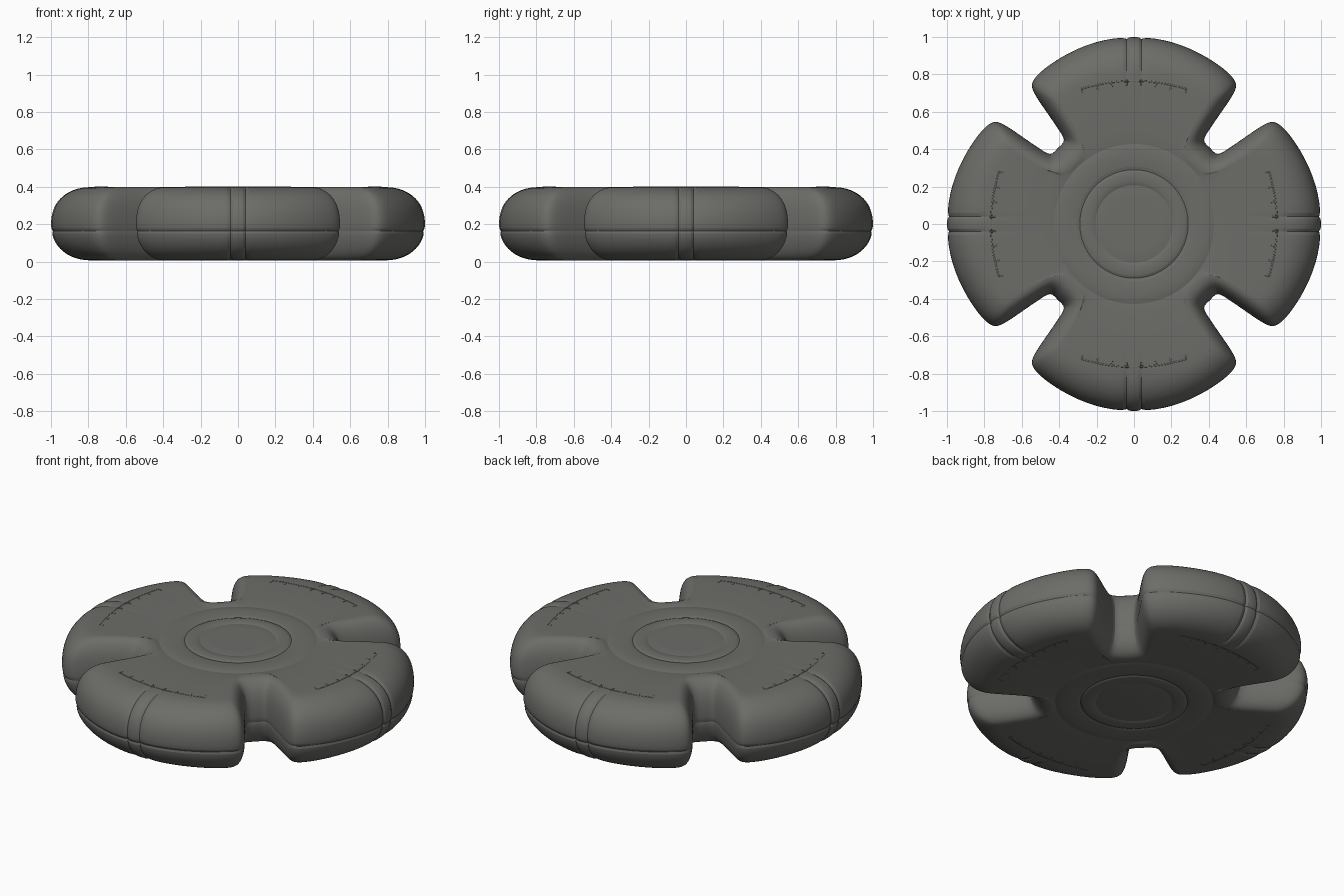
import bpy, bmesh, math
from mathutils import Matrix, Vector

if "Cube" in bpy.data.objects:
    bpy.data.objects.remove(bpy.data.objects["Cube"])

mat = bpy.data.materials.new("dark grey fabric")
mat.diffuse_color = (0.15, 0.15, 0.14, 1)
mat.use_nodes = True
mat.node_tree.nodes["Principled BSDF"].inputs["Base Color"].default_value = mat.diffuse_color

MID, HALF = 0.2025, 0.1975      # mid height and half thickness
P = 2.3                         # fullness of the padded edge

# half a lobe, from its tip to the middle of the notch: outer rim and flat-top edge
OUTER = [(0, 1), (.03, 1), (.04, .999), (.05, .998), (.12, .992), (.2, .975), (.3, .94),
         (.4, .887), (.48, .832), (.53, .785), (.546, .755), (.547, .73), (.535, .698),
         (.49, .63), (.43, .545), (.383, .475), (.371, .447), (.385, .425), (.408, .408)]
INNER = [(0, .77), (.03, .77), (.04, .77), (.05, .769), (.1, .765), (.165, .755), (.245, .733),
         (.315, .705), (.35, .685), (.368, .668), (.375, .655), (.377, .643), (.37, .625),
         (.335, .565), (.295, .5), (.268, .44), (.265, .41), (.285, .365), (.325, .325)]
STRAP_GROOVE = 2
N = len(OUTER)


def full_loop(half):
    pts = []
    for i in range(4):
        rot = Matrix.Rotation(i * math.pi / 2, 2)
        for k in range(N - 1, -1, -1):
            pts.append(rot @ Vector(half[k]))
        for k in range(1, N - 1):
            pts.append(rot @ Vector((-half[k][0], half[k][1])))
    return pts


outer, inner = full_loop(OUTER), full_loop(INNER)
cols = len(outer)
per = cols // 4
groove = [abs(j % per - (N - 1)) == STRAP_GROOVE for j in range(cols)]

# round centre: radius and height fraction, with stitched ring grooves
CENTRE = [(.20, .985), (.207, .95), (.214, .985), (.25, 1), (.282, .985), (.29, .94),
          (.298, .98), (.36, 1), (.415, .985), (.428, .945), (.44, .985)]


def centre_row(r, zf):
    row = []
    for j in range(cols):
        a = math.pi / 4 + 2 * math.pi * j / cols
        row.append((r * math.cos(a), r * math.sin(a), MID + HALF * zf))
    return row


def edge_row(zf, push=0.0):
    u = 1 - (max(0, 1 - abs(zf) ** P)) ** (1 / P) + push
    row = []
    for j in range(cols):
        g = groove[j] and abs(zf) < 0.995
        p = outer[j].lerp(inner[j], u + (0.06 if g else 0))
        row.append((p.x, p.y, MID + HALF * zf * (0.95 if g else 1)))
    return row


# padded body: underside, rounded rim with a seam, upper side
levels = [-1, -.985, -.95, -.88, -.76, -.6, -.42, -.25, -.2, -.15, 0, .2,
          .42, .6, .76, .88, .95, .985, 1]
rows = [centre_row(r, -z) for r, z in CENTRE]
rows += [edge_row(z, 0.05 if z == -.2 else 0) for z in levels]
rows += [centre_row(r, z) for r, z in reversed(CENTRE)]

bm = bmesh.new()
grid = [[bm.verts.new(p) for p in row] for row in rows]
for a, b in zip(grid, grid[1:]):
    for j in range(cols):
        k = (j + 1) % cols
        bm.faces.new((a[j], a[k], b[k], b[j]))
bm.faces.new(list(reversed(grid[0])))
bm.faces.new(grid[-1])
bmesh.ops.recalc_face_normals(bm, faces=bm.faces)
mesh = bpy.data.meshes.new("padded_body")
bm.to_mesh(mesh)
bm.free()
body = bpy.data.objects.new("padded_body", mesh)
bpy.context.collection.objects.link(body)
mesh.materials.append(mat)
bpy.context.view_layer.objects.active = body
body.select_set(True)
bpy.ops.object.shade_smooth_by_angle(angle=math.radians(40))
sub = body.modifiers.new("soften", 'SUBSURF')
sub.levels = sub.render_levels = 1


# stitched arcs with short cross stitches on both sides of every lobe
def arc_y(x):
    return .765 - .55 * x * x


for i in range(4):
    for side, z in (("upper", .396), ("lower", .009)):
        cu = bpy.data.curves.new("stitching", 'CURVE')
        cu.dimensions = '3D'
        cu.bevel_depth = .005
        cu.bevel_resolution = 1
        cu.use_fill_caps = True
        xs = [-.28 + .04 * n for n in range(15)]
        lines = [[(x, arc_y(x)) for x in xs]]
        lines += [[(x, arc_y(x)), (x * .97, arc_y(x) - .025)] for x in xs[::2]]
        for line in lines:
            sp = cu.splines.new('POLY')
            sp.points.add(len(line) - 1)
            for pt, (x, y) in zip(sp.points, line):
                pt.co = (x, y, z, 1)
        cu.materials.append(mat)
        ob = bpy.data.objects.new(f"{side}_lobe_stitching", cu)
        ob.rotation_euler.z = i * math.pi / 2
        bpy.context.collection.objects.link(ob)
